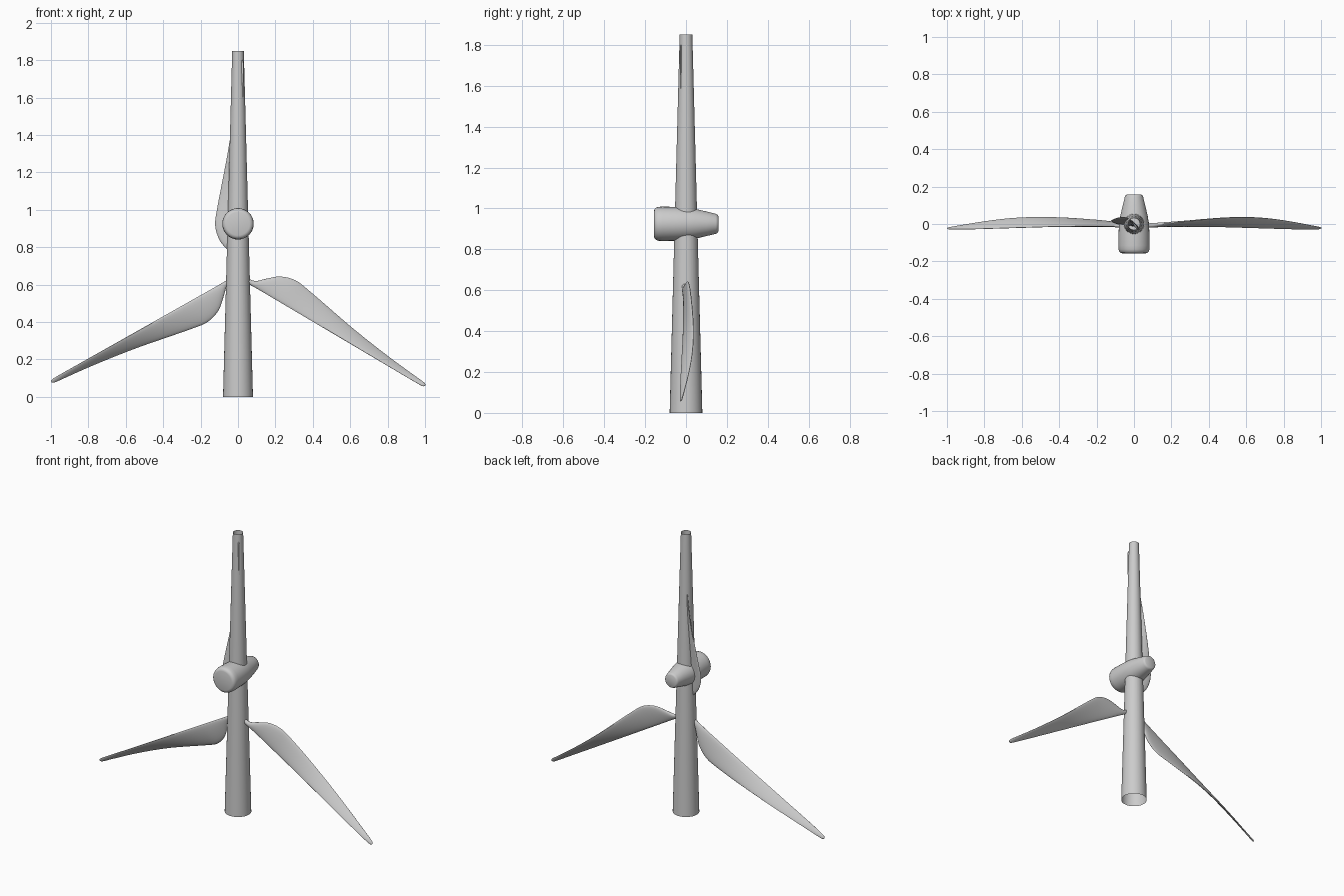
import bpy, bmesh, math
from mathutils import Matrix, Vector

cube = bpy.data.objects.get("Cube")
if cube:
    bpy.data.objects.remove(cube, do_unlink=True)

GREY = (0.6, 0.6, 0.6, 1.0)
mat = bpy.data.materials.new("light grey")
mat.use_nodes = True
mat.diffuse_color = GREY
bsdf = next(n for n in mat.node_tree.nodes if n.type == 'BSDF_PRINCIPLED')
bsdf.inputs["Base Color"].default_value = GREY
bsdf.inputs["Roughness"].default_value = 0.6


def loft(name, rings, capped, matrix=Matrix()):
    """Skin a list of closed point rings, with optional end caps."""
    bm = bmesh.new()
    loops = [[bm.verts.new(matrix @ Vector(p)) for p in ring] for ring in rings]
    n = len(loops[0])
    for a, b in zip(loops, loops[1:]):
        for i in range(n):
            j = (i + 1) % n
            bm.faces.new((a[i], a[j], b[j], b[i]))
    if capped:
        bm.faces.new(loops[0][::-1])
        bm.faces.new(loops[-1])
    bmesh.ops.recalc_face_normals(bm, faces=bm.faces[:])
    mesh = bpy.data.meshes.new(name)
    bm.to_mesh(mesh)
    bm.free()
    mesh.materials.append(mat)
    obj = bpy.data.objects.new(name, mesh)
    bpy.context.collection.objects.link(obj)
    bpy.ops.object.select_all(action='DESELECT')
    obj.select_set(True)
    bpy.context.view_layer.objects.active = obj
    bpy.ops.object.shade_smooth_by_angle(angle=math.radians(40))
    return obj


def circle(radius, height, n=32):
    return [(radius * math.cos(math.tau * i / n),
             radius * math.sin(math.tau * i / n), height) for i in range(n)]


def spline(rows, steps):
    """Smooth the station rows with a Catmull-Rom curve."""
    rows = [Vector(r) for r in rows]
    out = []
    for i in range(len(rows) - 1):
        p0, p1, p2 = rows[max(i - 1, 0)], rows[i], rows[i + 1]
        p3 = rows[min(i + 2, len(rows) - 1)]
        for s in range(steps):
            t = s / steps
            m1, m2 = (p2 - p0) / 2, (p3 - p1) / 2
            d = p2 - p1
            out.append(p1 + m1 * t + (3 * d - 2 * m1 - m2) * t**2
                       + (m1 + m2 - 2 * d) * t**3)
    return out + [rows[-1]]


# Tapered tower, an open tube
loft("tower", [circle(0.08, 0), circle(0.031, 1.85)], False)

# Nacelle, turned about the front-to-back axis
profile = [(0.062, -0.157), (0.072, -0.154), (0.079, -0.147), (0.083, -0.135),
           (0.084, -0.115), (0.083, -0.06), (0.08, 0.0), (0.073, 0.045),
           (0.06, 0.1), (0.049, 0.145), (0.045, 0.154), (0.038, 0.158)]
to_y = Matrix.Translation((0, 0, 0.925)) @ Matrix.Rotation(-math.pi / 2, 4, 'X')
loft("nacelle", [circle(r, h) for r, h in profile], True, to_y)

# Blade stations: radius, bulged edge, straight edge, their depths, thickness
stations = [(0.03, 0.014, -0.012, -0.008, -0.008, 0.024),
            (0.085, 0.018, -0.012, -0.006, -0.01, 0.024),
            (0.13, 0.058, -0.011, 0.0, -0.01, 0.023),
            (0.19, 0.108, -0.011, 0.008, -0.01, 0.022),
            (0.27, 0.132, -0.011, 0.016, -0.011, 0.022),
            (0.36, 0.122, -0.011, 0.024, -0.012, 0.021),
            (0.5, 0.097, -0.011, 0.033, -0.014, 0.020),
            (0.65, 0.070, -0.011, 0.036, -0.018, 0.019),
            (0.8, 0.048, -0.011, 0.029, -0.022, 0.018),
            (0.95, 0.030, -0.011, 0.012, -0.026, 0.016),
            (1.08, 0.018, -0.011, -0.008, -0.028, 0.013),
            (1.135, 0.013, -0.010, -0.017, -0.027, 0.010),
            (1.15, 0.008, -0.006, -0.02, -0.025, 0.006),
            (1.154, 0.002, -0.001, -0.022, -0.023, 0.002)]


def section(row, n=20):
    r, v_a, v_b, y_a, y_b, thick = row
    ring = []
    for i in range(n):
        a = math.tau * i / n
        s = (1 - math.cos(a)) / 2
        ring.append((r, y_a + (y_b - y_a) * s + thick / 2 * math.sin(a),
                     v_a + (v_b - v_a) * s))
    return ring


# Three blades around the rotor centre
rings = [section(row) for row in spline(stations, 4)]
for name, angle in (("left_blade", -30.6), ("top_blade", 89.4), ("right_blade", 209.4)):
    spin = Matrix.Rotation(math.radians(-angle), 4, 'Y')
    loft(name, rings, True, Matrix.Translation((0.007, 0, 0.647)) @ spin)
